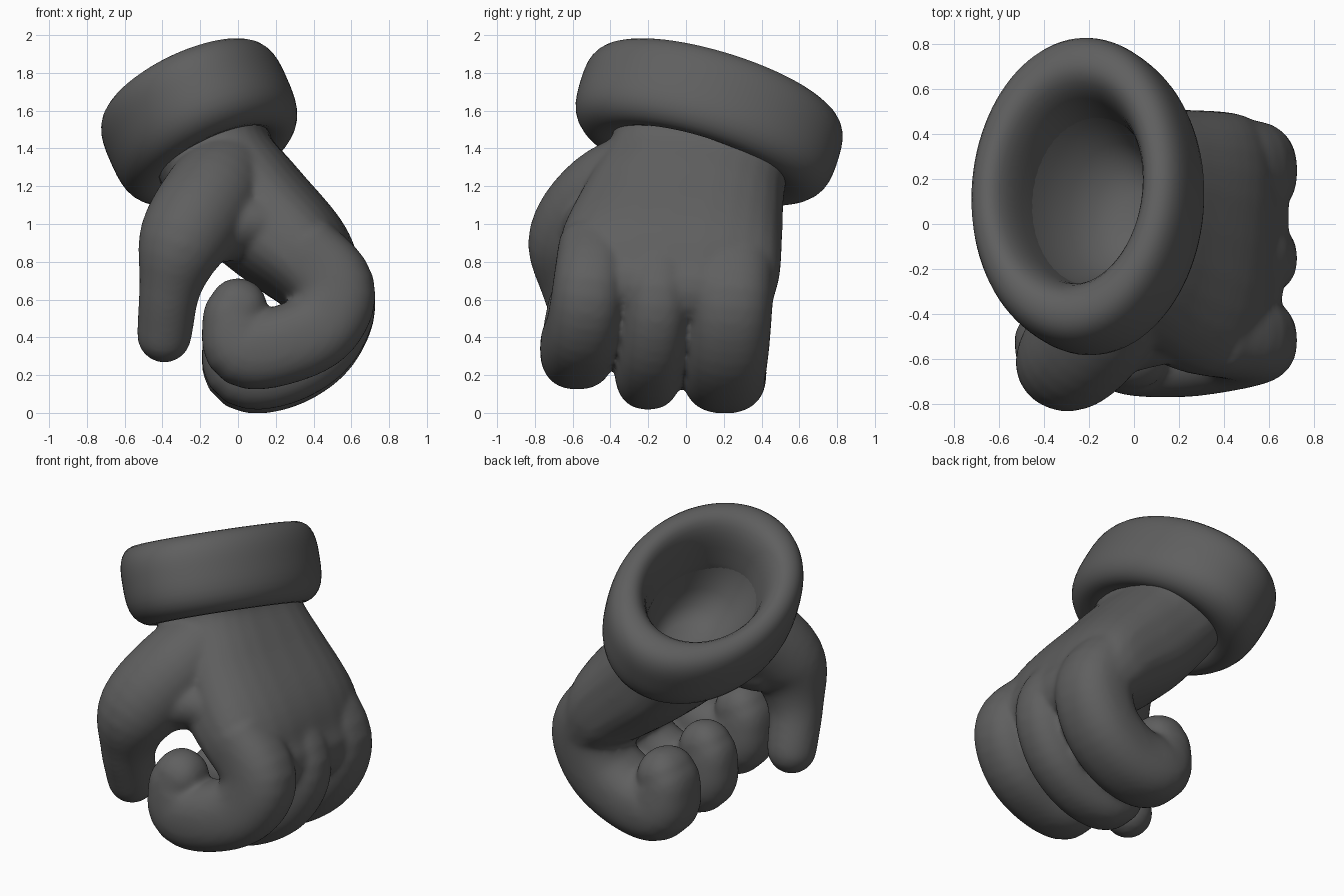
import bpy, bmesh, math
from mathutils import Vector

if "Cube" in bpy.data.objects:
    bpy.data.objects.remove(bpy.data.objects["Cube"])


def catmull(pts, steps=5):
    """Smooth a list of (x, y, z, half width, half thickness) sections."""
    out = []
    p = [Vector(q) for q in pts]
    p = [p[0] * 2 - p[1]] + p + [p[-1] * 2 - p[-2]]
    for i in range(1, len(p) - 2):
        a, b, c, d = p[i - 1:i + 3]
        for s in range(steps):
            t = s / steps
            out.append((b * 2 + (c - a) * t + (a * 2 - b * 5 + c * 4 - d) * t * t
                        + (b * 3 - a - c * 3 + d) * t ** 3) / 2)
    return out + [p[-2]]


def skin(bm, rings):
    """Bridge rings of points into a closed, capped tube."""
    vs = [[bm.verts.new(c) for c in r] for r in rings]
    n = len(vs[0])
    for a, b in zip(vs, vs[1:]):
        for i in range(n):
            bm.faces.new((a[i], a[(i + 1) % n], b[(i + 1) % n], b[i]))
    bm.faces.new(vs[0][::-1])
    bm.faces.new(vs[-1])


def limb(bm, pts, power=1.0, n=28):
    """Tube along a path with a domed tip; power < 1 squares the section."""
    secs = catmull(pts)
    pos = [Vector(s[:3]) for s in secs]
    rings = []

    def ring(c, t, w, h):
        side = (Vector((0, 1, 0)) - t * t.y).normalized()
        up = t.cross(side)
        r = []
        for i in range(n):
            a = 2 * math.pi * i / n
            ca, sa = math.cos(a), math.sin(a)
            r.append(c + side * w * math.copysign(abs(ca) ** power, ca)
                     + up * h * math.copysign(abs(sa) ** power, sa))
        rings.append(r)

    for i, c in enumerate(pos):
        t = (pos[min(i + 1, len(pos) - 1)] - pos[max(i - 1, 0)]).normalized()
        ring(c, t, secs[i][3], secs[i][4])
    w, h = secs[-1][3:]
    for k in (20, 40, 60, 78):
        a = math.radians(k)
        ring(pos[-1] + t * h * math.sin(a), t, w * math.cos(a), h * math.cos(a))
    skin(bm, rings)


grey = bpy.data.materials.new("dark_grey")
grey.diffuse_color = (0.115, 0.115, 0.115, 1)
grey.use_nodes = True
grey.node_tree.nodes["Principled BSDF"].inputs["Base Color"].default_value = grey.diffuse_color


def finish(bm, name):
    bmesh.ops.recalc_face_normals(bm, faces=bm.faces)
    me = bpy.data.meshes.new(name)
    bm.to_mesh(me)
    bm.free()
    me.materials.append(grey)
    ob = bpy.data.objects.new(name, me)
    bpy.context.collection.objects.link(ob)
    return ob


def select(ob):
    bpy.ops.object.select_all(action='DESELECT')
    ob.select_set(True)
    bpy.context.view_layer.objects.active = ob


# Tilted frame of the cuff
N = Vector((-0.44, 0.31, 1)).normalized()
U = (Vector((1, 0, 0)) - N * N.x).normalized()
V = N.cross(U)
C = Vector((-0.21, 0.125, 1.555))


def oval(s, h, shift=0.0, n=48):
    c = C + N * h + Vector((shift, 0, 0))
    return [c + U * 0.515 * s * math.cos(2 * math.pi * i / n)
            + V * 0.715 * s * math.sin(2 * math.pi * i / n) for i in range(n)]


# Palm
bm = bmesh.new()
limb(bm, [(-.18, .11, 1.52, .49, .33), (-.10, .06, 1.305, .48, .315),
          (.08, -.01, 1.08, .535, .32), (.325, -.08, .845, .59, .285),
          (.46, -.11, .67, .58, .225)], power=0.75)

# Three curled fingers: y at knuckle, y at tip, half width, drop
curl = [(.33, .88, .20), (.505, .66, .22), (.44, .46, .21), (.24, .36, .21),
        (.035, .345, .21), (-.02, .49, .17), (.0, .56, .155)]
for y0, y1, w, drop in ((-.48, -.575, .195, 0), (-.12, -.20, .175, .105), (.26, .205, .22, .125)):
    path = []
    for i, (x, z, r) in enumerate(curl):
        k = min(i / 3, 1)
        width = w * (1 if i < 5 else r / .19)
        path.append((x, y0 + (y1 - y0) * k, z - drop * k, width, r))
    limb(bm, path, power=0.85)

# Thumb, and the web joining it to the palm
limb(bm, [(-.04, -.16, 1.28, .26, .24), (-.15, -.42, 1.13, .27, .26),
          (-.29, -.60, .91, .24, .24), (-.36, -.60, .66, .165, .165),
          (-.39, -.52, .41, .145, .145)])
limb(bm, [(.25, -.32, 1.0, .27, .18), (.02, -.40, 1.0, .25, .18), (-.2, -.48, .95, .22, .18)])
hand = finish(bm, "hand")

# Cutter for the hollow wrist
bm = bmesh.new()
skin(bm, [oval(s, h, d) for s, h, d in ((.62, .4, 0), (.60, .02, 0), (.53, -.13, .01),
                                        (.44, -.25, .03), (.34, -.34, .06), (.18, -.39, .08))])
cutter = finish(bm, "wrist_cutter")
cutter.hide_render = True

# Blend the hand into one skin, then hollow it
m = hand.modifiers.new("Blend", 'REMESH')
m.mode = 'VOXEL'
m.voxel_size = 0.017
m = hand.modifiers.new("Soften", 'SMOOTH')
m.factor = 0.5
m.iterations = 12
m = hand.modifiers.new("Hollow", 'BOOLEAN')
m.operation = 'DIFFERENCE'
m.solver = 'EXACT'
m.object = cutter
select(hand)
bpy.ops.object.convert(target='MESH')
bpy.ops.object.shade_smooth_by_angle(angle=math.radians(50))
bpy.data.objects.remove(cutter)

# Padded cuff ring
profile = [(1.0, 0), (1.0, .06), (.985, .13), (.93, .19), (.84, .215), (.75, .215), (.67, .18),
           (.60, .09), (.57, -.02), (.53, -.14), (.56, -.22), (.68, -.26), (.80, -.265),
           (.91, -.23), (.98, -.165), (1.0, -.08)]
bm = bmesh.new()
vs = [[bm.verts.new(c) for c in oval(s, h)] for s, h in profile]
for j in range(len(vs)):
    a, b = vs[j], vs[(j + 1) % len(vs)]
    for i in range(48):
        k = (i + 1) % 48
        bm.faces.new((a[i], a[k], b[k], b[i]))
cuff = finish(bm, "cuff")
m = cuff.modifiers.new("Round", 'SUBSURF')
m.levels = m.render_levels = 1
select(cuff)
bpy.ops.object.shade_smooth_by_angle(angle=math.radians(60))
